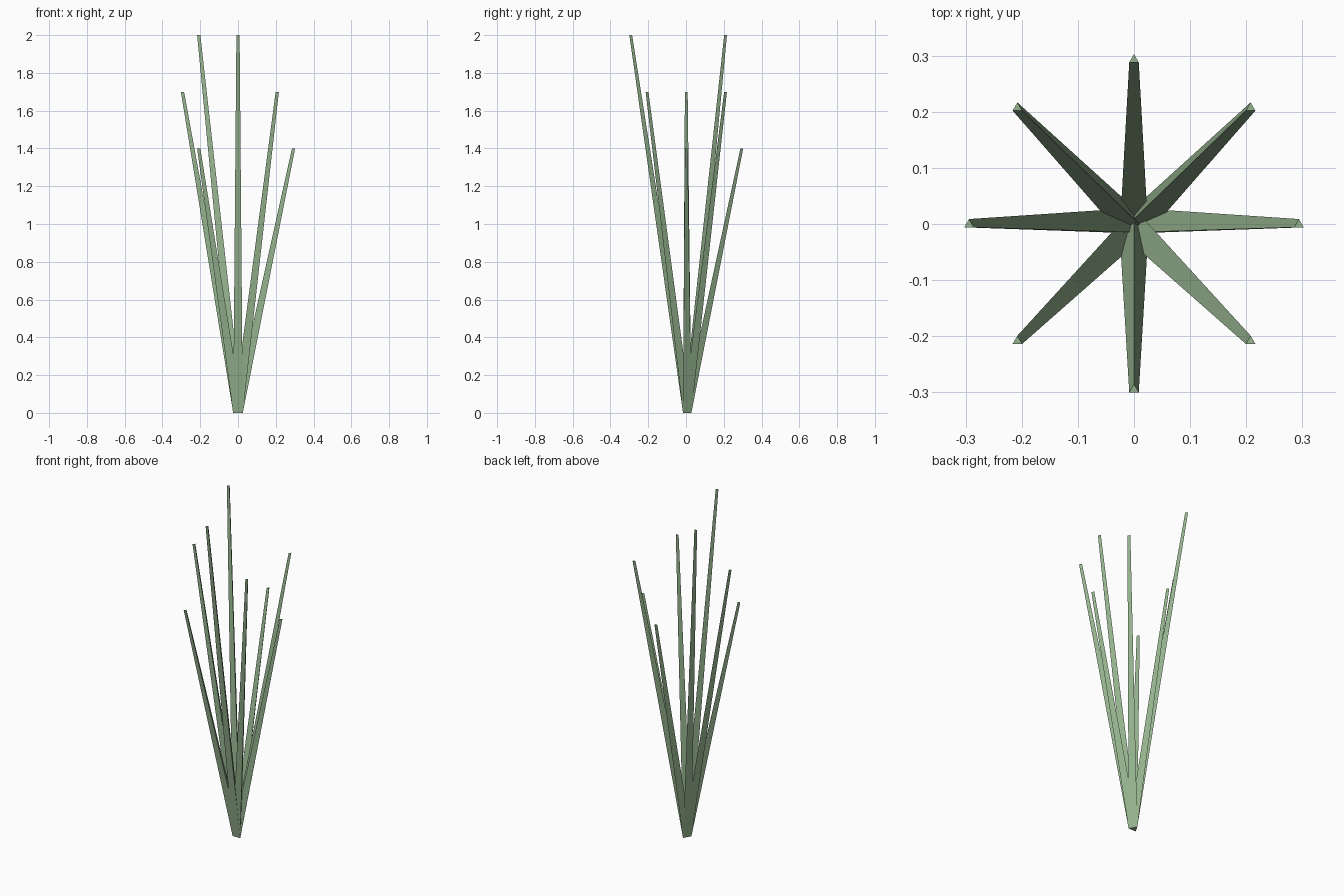
import bpy
import bmesh
import math

if "Cube" in bpy.data.objects:
    bpy.data.objects.remove(bpy.data.objects["Cube"])

BLADES = 8
SPREAD = 0.294                # distance of the tips from the axis
HEIGHTS = (1.4, 1.7, 2.0)     # repeats clockwise round the tuft
BASE_R, TIP_R = 0.0295, 0.0098
Y_SHIFT = -0.001

green = bpy.data.materials.new("grass_green")
green.diffuse_color = (0.30, 0.45, 0.27, 1.0)
green.use_nodes = True
green.node_tree.nodes["Principled BSDF"].inputs["Base Color"].default_value = green.diffuse_color


def triangle(bm, x, y, z, r):
    """Horizontal triangle with one corner towards +y."""
    angles = [math.radians(90 + 120 * k) for k in range(3)]
    return [bm.verts.new((x + r * math.cos(a), y + r * math.sin(a) + Y_SHIFT, z))
            for a in angles]


def blade(name, angle, height):
    """Tapered three-sided blade leaning outwards from the root."""
    bm = bmesh.new()
    root = triangle(bm, 0, 0, 0, BASE_R)
    tip = triangle(bm, SPREAD * math.cos(angle), SPREAD * math.sin(angle),
                   height, TIP_R)
    for k in range(3):
        n = (k + 1) % 3
        bm.faces.new((root[k], root[n], tip[n], tip[k]))
    bm.faces.new(root[::-1])
    bm.faces.new(tip)
    bmesh.ops.recalc_face_normals(bm, faces=bm.faces)
    mesh = bpy.data.meshes.new(name)
    bm.to_mesh(mesh)
    bm.free()
    mesh.materials.append(green)
    bpy.context.collection.objects.link(bpy.data.objects.new(name, mesh))


# Ring of grass blades, clockwise seen from above
for i in range(BLADES):
    blade(f"grass_blade_{i + 1}", -i * math.tau / BLADES, HEIGHTS[i % 3])
